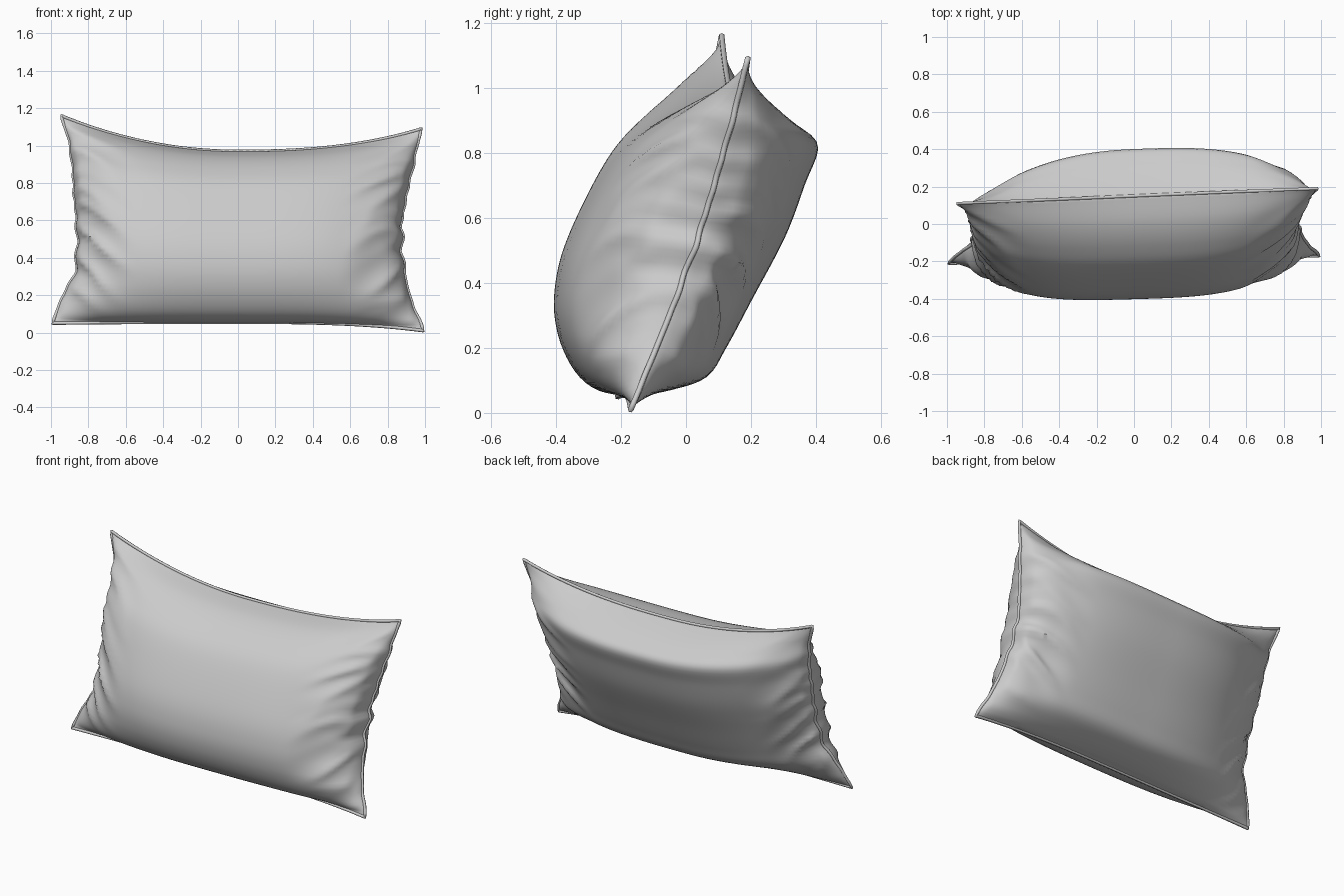
import bpy
import bmesh
import math
from mathutils import Vector, noise

cube = bpy.data.objects.get("Cube")
if cube:
    bpy.data.objects.remove(cube, do_unlink=True)

NU, NV = 80, 56

fabric = bpy.data.materials.new("light grey fabric")
fabric.use_nodes = True
grey = (0.6, 0.6, 0.6, 1)
fabric.diffuse_color = grey
fabric.node_tree.nodes["Principled BSDF"].inputs["Base Color"].default_value = grey

# Middle cross-sections (y, z) of both panels, from bottom seam to top seam
FRONT = [(-.17, .05), (-.27, .07), (-.34, .13), (-.39, .24), (-.4, .37),
         (-.36, .53), (-.24, .76), (-.13, .87), (0, .94), (.15, .97)]
BACK = [(-.17, .05), (-.05, .07), (.06, .11), (.12, .2), (.2, .35), (.3, .54),
        (.36, .7), (.4, .82), (.33, .88), (.25, .925), (.15, .97)]
# Side seam distance from the middle, evenly spaced from bottom to top
RIGHT_EDGE = [.99, .935, .87, .86, .86, .875, .885, .9, .945]
LEFT_EDGE = [.99, .935, .895, .88, .87, .89, .92, .945, .98]


def lerp(a, b, t):
    return a + (b - a) * t


def smooth(a, b, x):
    t = min(max((x - a) / (b - a), 0), 1)
    return t * t * (3 - 2 * t)


def spline(points, t):
    """Point at t (0 to 1) on a smooth curve through evenly timed points."""
    s = t * (len(points) - 1)
    i = min(int(s), len(points) - 2)
    s -= i
    p = [points[min(max(i + k, 0), len(points) - 1)] for k in (-1, 0, 1, 2)]
    return (p[1] * 2 + (p[2] - p[0]) * s
            + (p[0] * 2 - p[1] * 5 + p[2] * 4 - p[3]) * s ** 2
            + (p[1] * 3 - p[0] - p[2] * 3 + p[3]) * s ** 3) / 2


def by_length(points, count):
    """Resample a cross-section at even distances."""
    vecs = [Vector((0, y, z)) for y, z in points]
    fine = [spline(vecs, i / 400) for i in range(401)]
    dist = [0]
    for a, b in zip(fine, fine[1:]):
        dist.append(dist[-1] + (b - a).length)
    out, k = [], 0
    for j in range(count + 1):
        while k < 400 and dist[k] < dist[-1] * j / count - 1e-6:
            k += 1
        out.append(fine[k])
    return out


def seam_sheet(u, v):
    """Flat sheet between the seams, tilted back, with drawn-out corners."""
    side = (u + 1) / 2
    edge = spline(LEFT_EDGE if u > 0 else RIGHT_EDGE, v)
    pucker = noise.noise(Vector((u * 3, v * 14, 5))) * smooth(.8, 1, abs(u))
    pucker *= math.sin(math.pi * v)
    x = u * lerp(.91, edge, smooth(0, 1, abs(u))) + .025 * pucker
    bottom = .055 - (.045 if u > 0 else .005) * abs(u) ** 3
    top = .97 + (.12 if u > 0 else .19) * abs(u) ** (2.6 if u > 0 else 2.1)
    y = lerp(lerp(-.21, -.17, side), lerp(.11, .19, side), v)
    y += .03 * math.sin(math.pi * v) + .008 * pucker
    return Vector((x, y, lerp(bottom, top, v)))


def fullness(u, back):
    """How far the stuffing fills the panel at u; the rear is slacker."""
    a = abs(u)
    if not back:
        return (1 - a ** 3.2) ** .47
    return (1 - a ** 2.2) ** .75 if u < 0 else (1 - a ** 3) ** .58


def wrinkle(u, v, back):
    """Shallow folds running inward from the side seams."""
    a = abs(u)
    mask = smooth(.6, .9, a) * (1 - smooth(.96, 1, a)) * math.sin(math.pi * v)
    seed = 3 if back else 11
    p = Vector((u * 2, (v - .35 * (a - .8)) * 8, seed))
    return mask * (.02 - .08 * abs(noise.noise(p)))


# Pillow body: two stuffed panels welded along the seam
bm = bmesh.new()
us = [math.sin(math.pi / 2 * lerp(-1, 1, i / NU)) for i in range(NU + 1)]
for back, section in ((False, FRONT), (True, BACK)):
    profile = by_length(section, NV)
    rows = []
    for j in range(NV + 1):
        v = j / NV
        bulge = profile[j] - seam_sheet(0, v)
        bulge.x = 0
        if j in (0, NV):
            bulge = Vector()
        row = []
        for u in us:
            p = seam_sheet(u, v) + bulge * fullness(u, back)
            fold = wrinkle(u, v, back)
            p.y += fold if back else -fold
            p.x += math.copysign(fold * .4, u)
            row.append(bm.verts.new(p))
        rows.append(row)
    for r, s in zip(rows, rows[1:]):
        for i in range(NU):
            bm.faces.new((r[i], r[i + 1], s[i + 1], s[i]))
bmesh.ops.remove_doubles(bm, verts=bm.verts, dist=.0005)
bmesh.ops.recalc_face_normals(bm, faces=bm.faces)
mesh = bpy.data.meshes.new("pillow_body")
bm.to_mesh(mesh)
bm.free()
mesh.materials.append(fabric)
body = bpy.data.objects.new("pillow_body", mesh)
bpy.context.collection.objects.link(body)
bpy.ops.object.select_all(action='DESELECT')
body.select_set(True)
bpy.context.view_layer.objects.active = body
bpy.ops.object.shade_smooth_by_angle(angle=math.radians(50))

# Piping: thin cord following the whole seam
vs = [j / NV for j in range(NV)]
loop = [(u, 0) for u in us[:-1]] + [(1, v) for v in vs]
loop += [(u, 1) for u in us[:0:-1]] + [(-1, 1 - v) for v in vs]
curve = bpy.data.curves.new("seam_piping", 'CURVE')
curve.dimensions = '3D'
curve.bevel_depth = .009
curve.bevel_resolution = 1
line = curve.splines.new('POLY')
line.points.add(len(loop) - 1)
for point, (u, v) in zip(line.points, loop):
    point.co = (*seam_sheet(u, v), 1)
line.use_cyclic_u = True
curve.materials.append(fabric)
piping = bpy.data.objects.new("seam_piping", curve)
bpy.context.collection.objects.link(piping)
